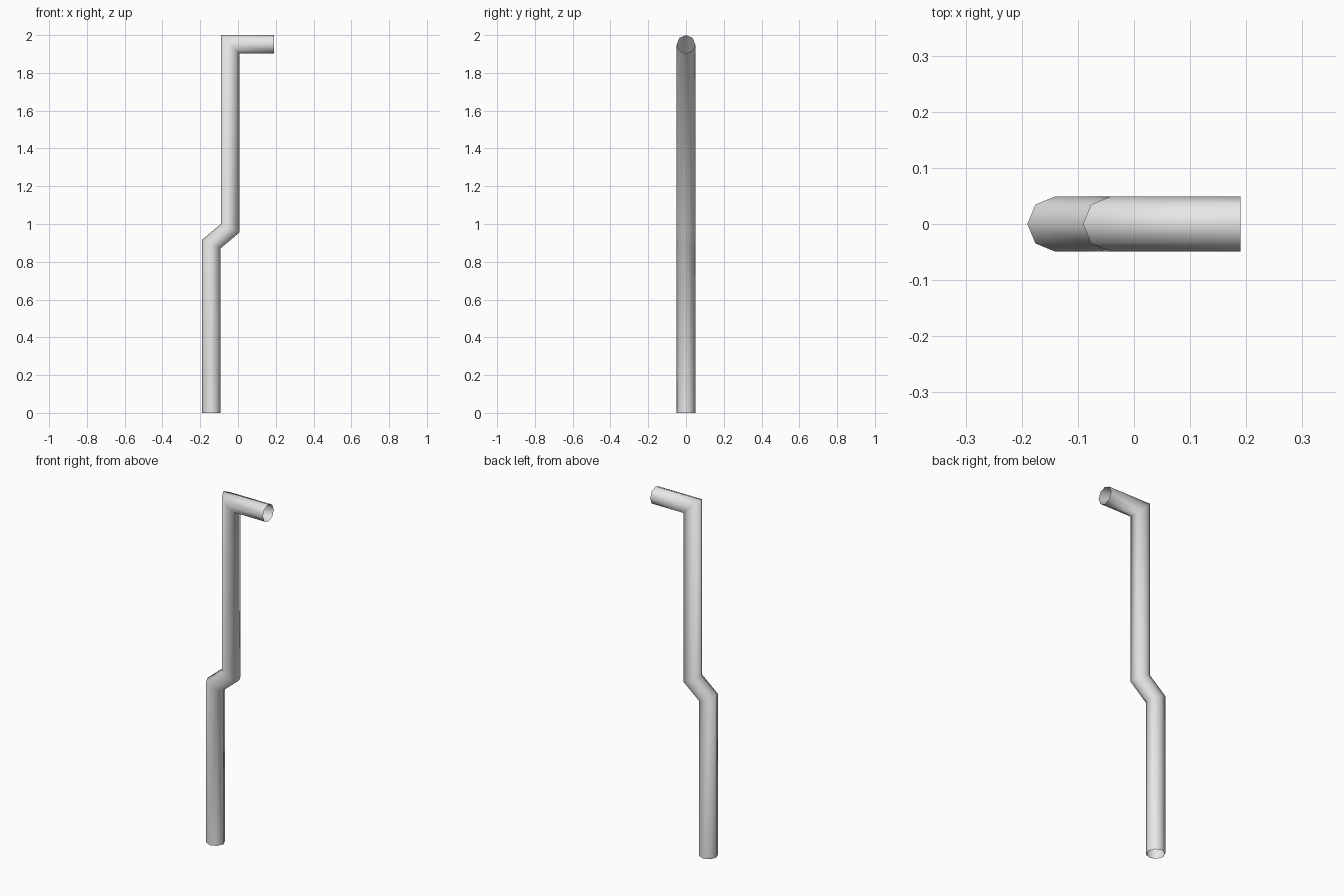
import bpy, bmesh, math
from mathutils import Vector

cube = bpy.data.objects.get("Cube")
if cube:
    bpy.data.objects.remove(cube, do_unlink=True)

RADIUS = 0.049
SIDES = 8

# Plain grey metal
grey = bpy.data.materials.new("light_grey")
grey.use_nodes = True
colour = (0.8, 0.8, 0.8, 1)
grey.diffuse_color = colour
grey.node_tree.nodes["Principled BSDF"].inputs["Base Color"].default_value = colour


def mitred_tube(name, path, material):
    """Open-ended tube swept along a path in the XZ plane with mitred bends."""
    points = [Vector((x, 0, z)) for x, z in path]
    bm = bmesh.new()
    rings = []
    for i, p in enumerate(points):
        before = (p - points[i - 1]).normalized() if i else None
        after = (points[i + 1] - p).normalized() if i < len(points) - 1 else None
        before, after = before or after, after or before
        tangent = (before + after).normalized()
        across = Vector((tangent.z, 0, -tangent.x)) / tangent.dot(after)
        ring = []
        for k in range(SIDES):
            a = math.tau * k / SIDES
            offset = across * math.cos(a) + Vector((0, math.sin(a), 0))
            ring.append(bm.verts.new(p + offset * RADIUS))
        rings.append(ring)
    for low, high in zip(rings, rings[1:]):
        for k in range(SIDES):
            n = (k + 1) % SIDES
            face = bm.faces.new((low[k], low[n], high[n], high[k]))
            face.smooth = True
    mesh = bpy.data.meshes.new(name)
    bm.to_mesh(mesh)
    bm.free()
    mesh.materials.append(material)
    obj = bpy.data.objects.new(name, mesh)
    bpy.context.collection.objects.link(obj)
    return obj


# Lower pipe, offset jog, upper pipe and top spout in one run
mitred_tube("bent_pipe", [(-0.141, 0), (-0.141, 0.894), (-0.042, 0.977),
                          (-0.042, 2 - RADIUS), (0.19, 2 - RADIUS)], grey)
